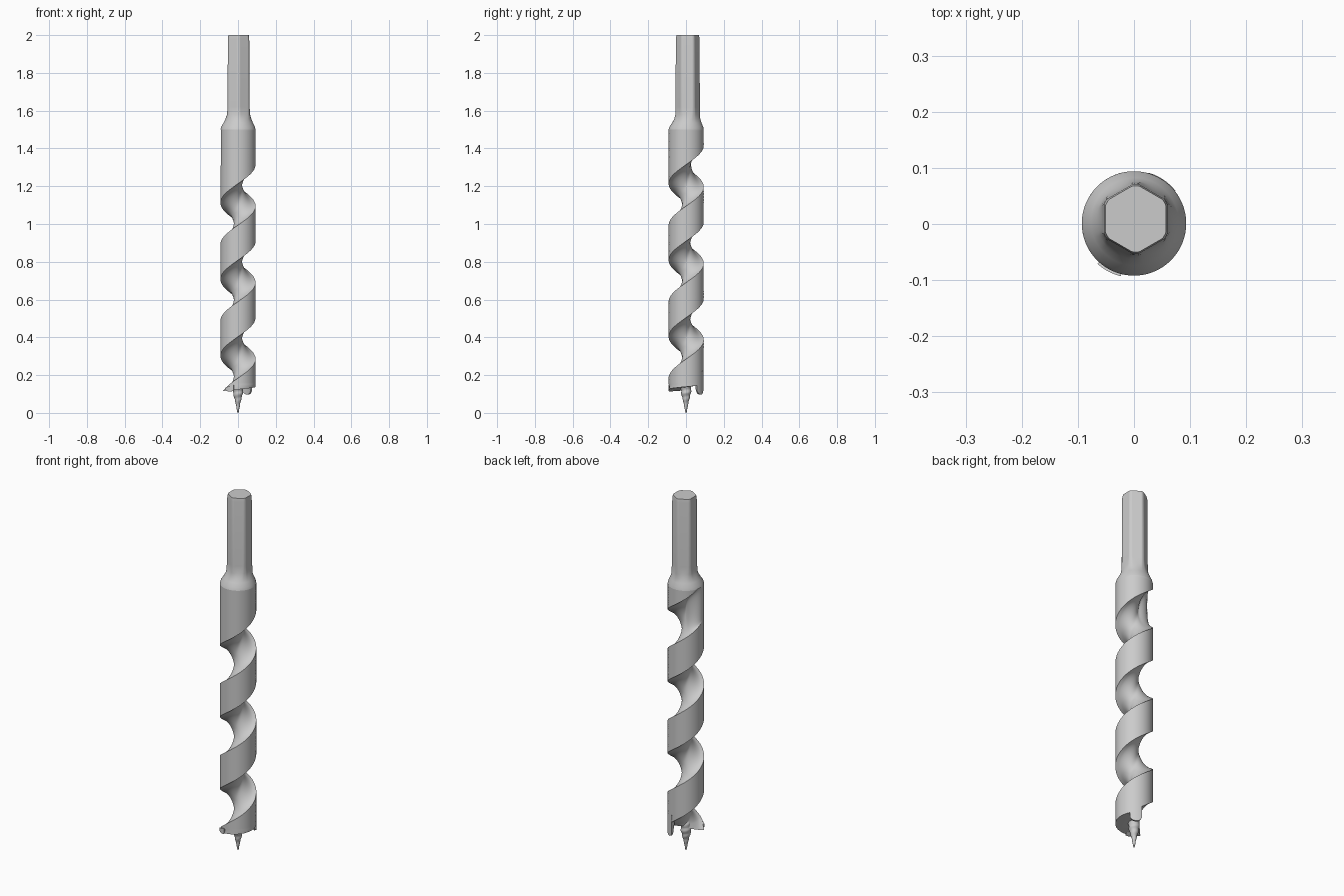
import bpy, bmesh, math
from math import pi, sin, cos, radians as rad

if "Cube" in bpy.data.objects:
    bpy.data.objects.remove(bpy.data.objects["Cube"])

R, CORE, PITCH = 0.093, 0.021, 0.405   # outer radius, core radius, helix pitch
HALF = rad(97.5)                       # half angular width of the groove
GROOVE_Z = 0.80                        # groove centre height on the +x side


def smooth(a, b, t):
    t = max(0.0, min(1.0, (t - a) / (b - a)))
    return t * t * (3 - 2 * t)


def loft(name, rings, cap_start=True, cap_end=True, closed=False, angle=35):
    """Skin a list of equal-length rings of points."""
    bm = bmesh.new()
    rows = [[bm.verts.new(p) for p in ring] for ring in rings]
    n = len(rows[0])
    for a, b in zip(rows, rows[1:]):
        for i in range(n):
            j = (i + 1) % n
            bm.faces.new((a[i], a[j], b[j], b[i]))
    for use, row in ((cap_start, rows[0]), (cap_end, rows[-1])):
        if use:
            c = bm.verts.new([sum(v.co[k] for v in row) / n for k in range(3)])
            for i in range(n):
                bm.faces.new((row[i], row[(i + 1) % n], c))
    bmesh.ops.recalc_face_normals(bm, faces=bm.faces)
    me = bpy.data.meshes.new(name)
    bm.to_mesh(me)
    bm.free()
    ob = bpy.data.objects.new(name, me)
    bpy.context.collection.objects.link(ob)
    bpy.ops.object.select_all(action='DESELECT')
    ob.select_set(True)
    bpy.context.view_layer.objects.active = ob
    bpy.ops.object.shade_smooth_by_angle(angle=rad(angle))
    return ob


# Spiral body: a grooved cross-section swept upward with a twist
def body_point(phi, z, bottom=False):
    def turn(h):
        return phi + 2 * pi * (h - GROOVE_Z) / PITCH
    if bottom:                         # sloped cutting edge
        a = (math.degrees(turn(z)) - 225) % 360
        z = 0.115 + 0.03 * min(a, 164) / 164 if a < 262 else 0.145 - 0.03 * (a - 262) / 98
    th = turn(z)
    r = R
    if abs(phi) < HALF:
        depth = (R - CORE) * (1 - smooth(rad(360 + 125), rad(360 + 195), th))
        r -= depth * math.sqrt(1 - (phi / HALF) ** 2)
    return (r * cos(th), r * sin(th) + 0.001, z)


N = 144
phis = [-pi + 2 * pi * i / N for i in range(N)]
rings = [[body_point(p, 0.13, True) for p in phis]]
STEPS = 168
for k in range(STEPS + 1):
    z = 0.152 + (1.50 - 0.152) * k / STEPS
    rings.append([body_point(p, z) for p in phis])
loft("spiral_body", rings, cap_end=False)

# Neck and hexagonal shank: height, corner radius, flat distance, hex centre blend
shank = [(1.50, R, 0.2, 0), (1.515, 0.089, 0.2, 0.1), (1.535, 0.078, 0.2, 0.4),
         (1.555, 0.069, 0.069, 0.7), (1.58, 0.0655, 0.061, 1), (1.62, 0.0645, 0.0585, 1),
         (1.982, 0.0625, 0.0565, 1), (2.0, 0.0590, 0.0540, 1)]
rings = []
for z, corner, flat, t in shank:
    ring = []
    for i in range(N):
        a = 2 * pi * i / N
        d = (a + pi / 6) % (pi / 3) - pi / 6
        r = min(corner, flat / cos(d))
        ring.append((0.003 * t + r * cos(a), 0.001 + 0.008 * t + r * sin(a), z))
    rings.append(ring)
loft("hex_shank", rings, cap_start=False, angle=28)

# Lead screw: tapered point with a shallow thread
profile = [(0.0, 0.003), (0.05, 0.012), (0.105, 0.026), (0.14, 0.028), (0.20, 0.015)]
rings = []
for k in range(61):
    z = 0.20 * k / 60
    for (z0, r0), (z1, r1) in zip(profile, profile[1:]):
        if z0 <= z <= z1 + 1e-9:
            base = r0 + (r1 - r0) * (z - z0) / (z1 - z0)
            break
    ring = []
    for i in range(32):
        a = 2 * pi * i / 32
        r = base * (1 + 0.06 * cos(a - 2 * pi * z / 0.035))
        ring.append((r * cos(a), r * sin(a), z))
    rings.append(ring)
loft("lead_screw", rings)


# Curved teeth on the rim: the scoring spur and the cutting lip
def rim_tooth(name, a0, a1, r_in, r_out, top, low, round_amt):
    rings = []
    for k in range(13):
        t = k / 12
        a = rad(a0 + (a1 - a0) * t)
        z = low + round_amt * abs(2 * t - 1) ** 3
        rings.append([(r * cos(a), r * sin(a) + 0.001, h) for r, h in
                      ((r_in, top(t)), (r_out, top(t)), (r_out, z), (r_out - 0.010, z))])
    return loft(name, rings)


rim_tooth("scoring_spur", 38, 74, 0.066, 0.094, lambda t: 0.205 + 0.02 * t, 0.098, 0.018)
rim_tooth("cutting_lip", 228, 256, 0.045, 0.097, lambda t: 0.135 + 0.012 * t, 0.114, 0.004)
